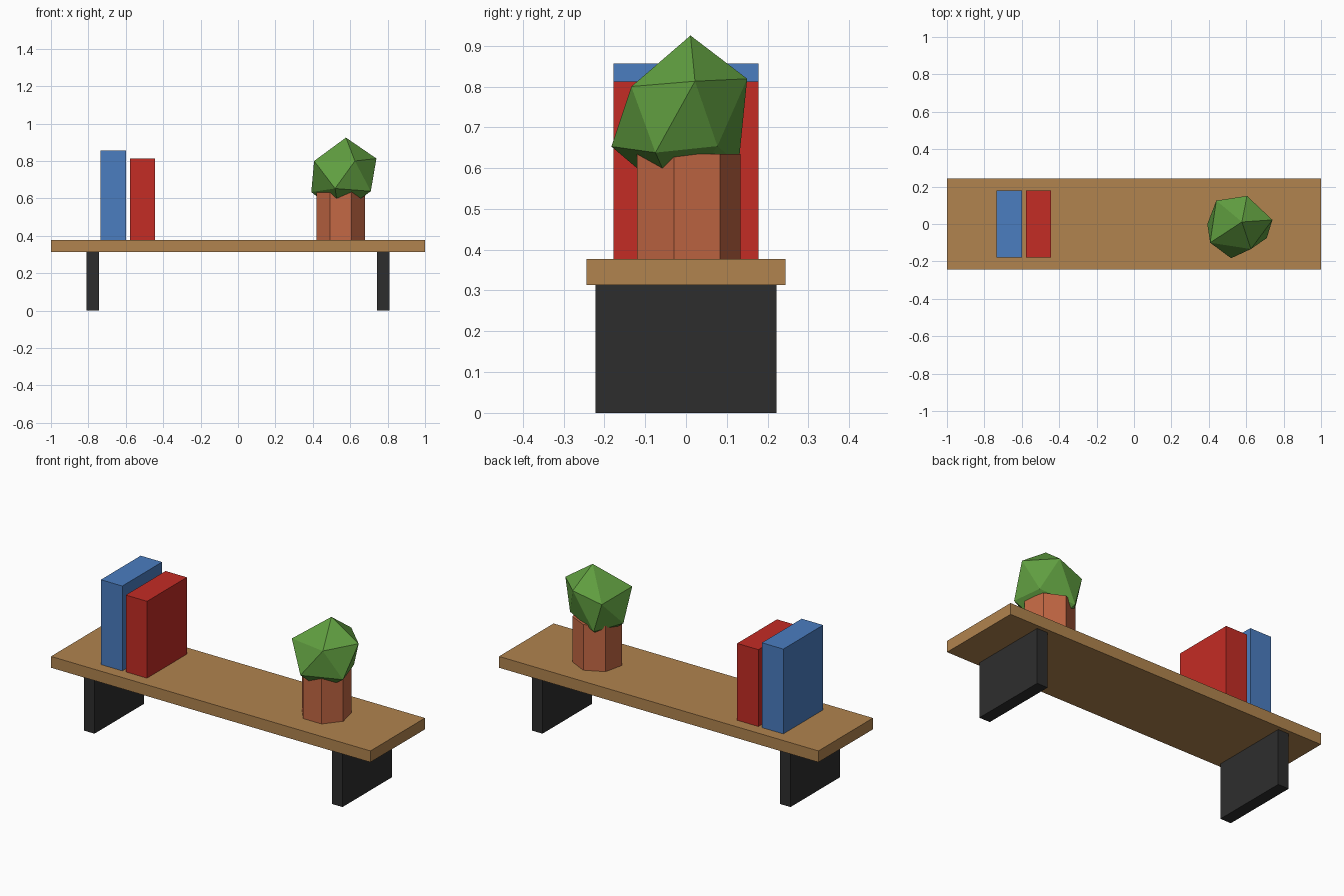
import bpy, bmesh, math

if "Cube" in bpy.data.objects:
    bpy.data.objects.remove(bpy.data.objects["Cube"])


def material(name, rgb):
    m = bpy.data.materials.new(name)
    m.diffuse_color = (*rgb, 1)
    m.use_nodes = True
    m.node_tree.nodes["Principled BSDF"].inputs["Base Color"].default_value = m.diffuse_color
    return m


wood = material("wood", (0.44, 0.23, 0.077))
iron = material("dark metal", (0.027, 0.027, 0.027))
blue = material("blue cover", (0.069, 0.205, 0.53))
red = material("red cover", (0.55, 0.025, 0.018))
clay = material("terracotta", (0.55, 0.138, 0.058))
leaf = material("leaf green", (0.117, 0.34, 0.051))


def box(name, mat, x, y, z):
    """Box spanning the given (min, max) ranges."""
    spans = (x, y, z)
    bpy.ops.mesh.primitive_cube_add(size=1, location=[(a + b) / 2 for a, b in spans])
    ob = bpy.context.object
    ob.name = name
    for v in ob.data.vertices:
        v.co = [c * (b - a) for c, (a, b) in zip(v.co, spans)]
    ob.data.materials.append(mat)
    return ob


TOP = 0.377

# Shelf board and its two slab supports
box("shelf_board", wood, (-1, 1), (-0.244, 0.244), (0.313, TOP))
for side, label in ((-1, "left"), (1, "right")):
    box(label + "_support", iron, sorted((side * 0.743, side * 0.81)),
        (-0.222, 0.222), (0, 0.313))

# Books
box("blue_book", blue, (-0.734, -0.60), (-0.178, 0.178), (TOP, 0.857))
box("red_book", red, (-0.578, -0.445), (-0.178, 0.178), (TOP, 0.812))

# Seven-sided plant pot
bpy.ops.mesh.primitive_cylinder_add(vertices=7, radius=0.133, depth=0.258,
                                    location=(0.55, 0, TOP + 0.129))
pot = bpy.context.object
pot.name = "plant_pot"
pot.data.materials.append(clay)

# Irregular twenty-sided bush: a tip, two rings of five, and a base point
upper = [(0.74, 0.022, 0.813), (0.604, 0.15, 0.819), (0.44, 0.125, 0.774),
         (0.407, -0.10, 0.80), (0.625, -0.134, 0.80)]
lower = [(0.672, 0.077, 0.654), (0.488, 0.129, 0.609), (0.392, 0, 0.634),
         (0.519, -0.183, 0.653), (0.71, -0.075, 0.638)]
bm = bmesh.new()
tip = bm.verts.new((0.577, 0.011, 0.925))
base = bm.verts.new((0.54, -0.02, 0.515))
up = [bm.verts.new(p) for p in upper]
low = [bm.verts.new(p) for p in lower]
for i in range(5):
    j = (i + 1) % 5
    for tri in ((tip, up[i], up[j]), (up[i], low[i], up[j]),
                (low[i], low[j], up[j]), (base, low[j], low[i])):
        bm.faces.new(tri)
bmesh.ops.recalc_face_normals(bm, faces=bm.faces)
mesh = bpy.data.meshes.new("bush")
bm.to_mesh(mesh)
bm.free()
mesh.materials.append(leaf)
bush = bpy.data.objects.new("bush", mesh)
bpy.context.collection.objects.link(bush)
